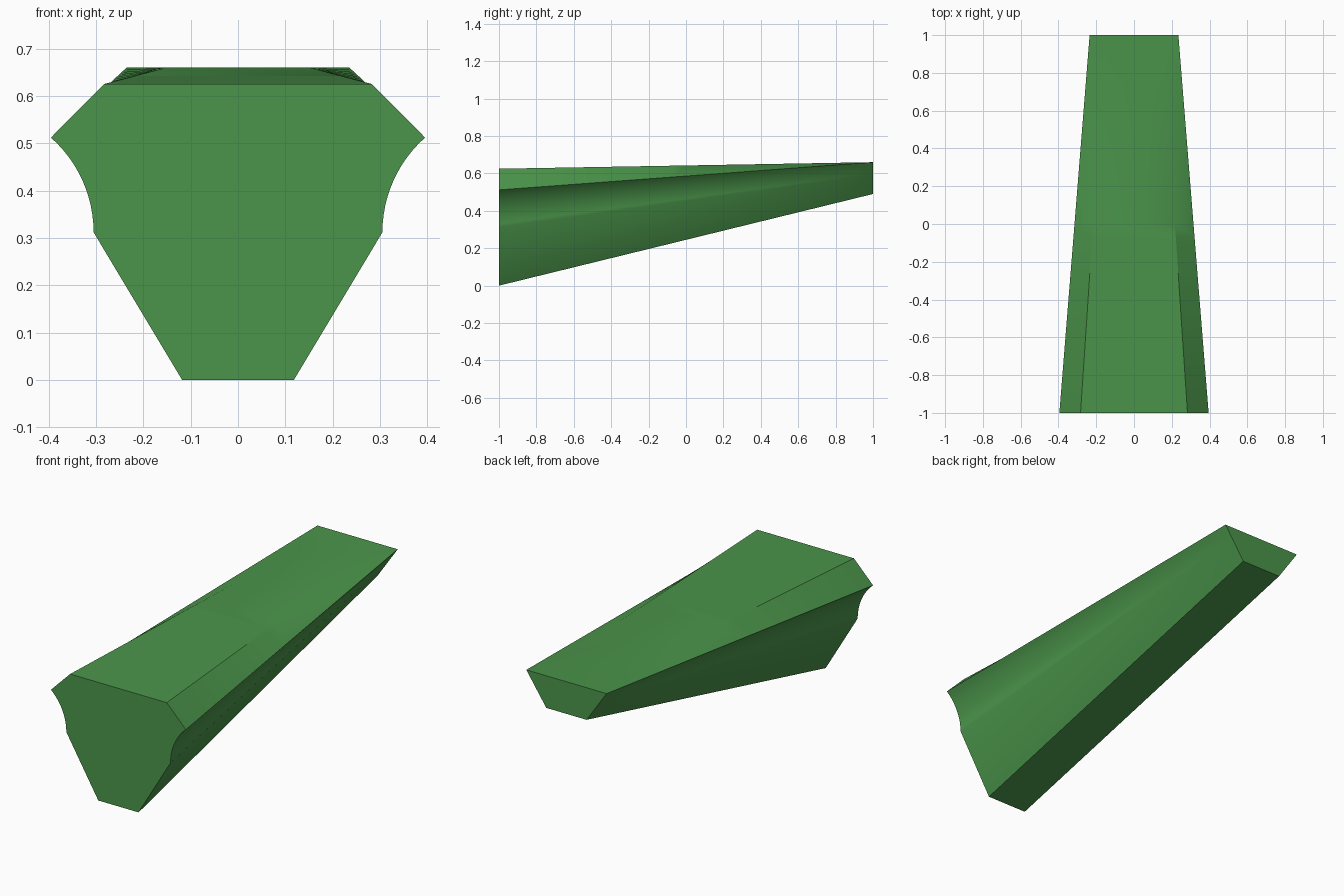
import bpy, bmesh, math
from mathutils import Vector

if "Cube" in bpy.data.objects:
    bpy.data.objects.remove(bpy.data.objects["Cube"])

SECTIONS = 30   # rings along the length
ARC = 12        # segments in each concave flank

green = bpy.data.materials.new("leaf green")
green.diffuse_color = (0.07, 0.30, 0.07, 1)
green.use_nodes = True
green.node_tree.nodes["Principled BSDF"].inputs["Base Color"].default_value = green.diffuse_color

# Right half of the large front outline, bottom to top (x, z)
radius, sweep = 0.267, math.radians(48.5)
lower = [Vector((0.118, 0.0))]
for i in range(ARC + 1):
    a = sweep * i / ARC
    lower.append(Vector((0.305 + radius * (1 - math.cos(a)), 0.312 + radius * math.sin(a))))
upper = [lower[-1], Vector((0.283, 0.625)), Vector((0.0, 0.625))]


def spread(points, start, end):
    """Lay points on a straight line, keeping their spacing along the outline."""
    dist = [0.0]
    for p, q in zip(points, points[1:]):
        dist.append(dist[-1] + (q - p).length)
    return [start.lerp(end, d / dist[-1]) for d in dist]


# Matching right half of the small trapezoid back outline
corner = Vector((0.235, 0.66))
back = spread(lower, Vector((0.118, 0.49)), corner)
back += spread(upper, corner, Vector((0.0, 0.66)))[1:-1]
front = lower + upper[1:-1]


def full(half):
    return half + [Vector((-p.x, p.y)) for p in reversed(half)]


front, back = full(front), full(back)

# Loft the tapering body between both outlines
bm = bmesh.new()
rings = []
for s in range(SECTIONS + 1):
    t = s / SECTIONS
    ring = []
    for p, q in zip(front, back):
        c = p.lerp(q, t)
        ring.append(bm.verts.new((c.x, -1 + 2 * t, c.y)))
    rings.append(ring)
n = len(front)
for r0, r1 in zip(rings, rings[1:]):
    for i in range(n):
        j = (i + 1) % n
        bm.faces.new((r0[i], r0[j], r1[j], r1[i]))
bm.faces.new(rings[0])
bm.faces.new(rings[-1][::-1])
bmesh.ops.recalc_face_normals(bm, faces=bm.faces)

mesh = bpy.data.meshes.new("tapered_body")
bm.to_mesh(mesh)
bm.free()
mesh.materials.append(green)
body = bpy.data.objects.new("tapered_body", mesh)
bpy.context.collection.objects.link(body)

# Smooth the flanks while the hard corners stay crisp
bpy.context.view_layer.objects.active = body
body.select_set(True)
bpy.ops.object.shade_smooth_by_angle(angle=math.radians(30))
